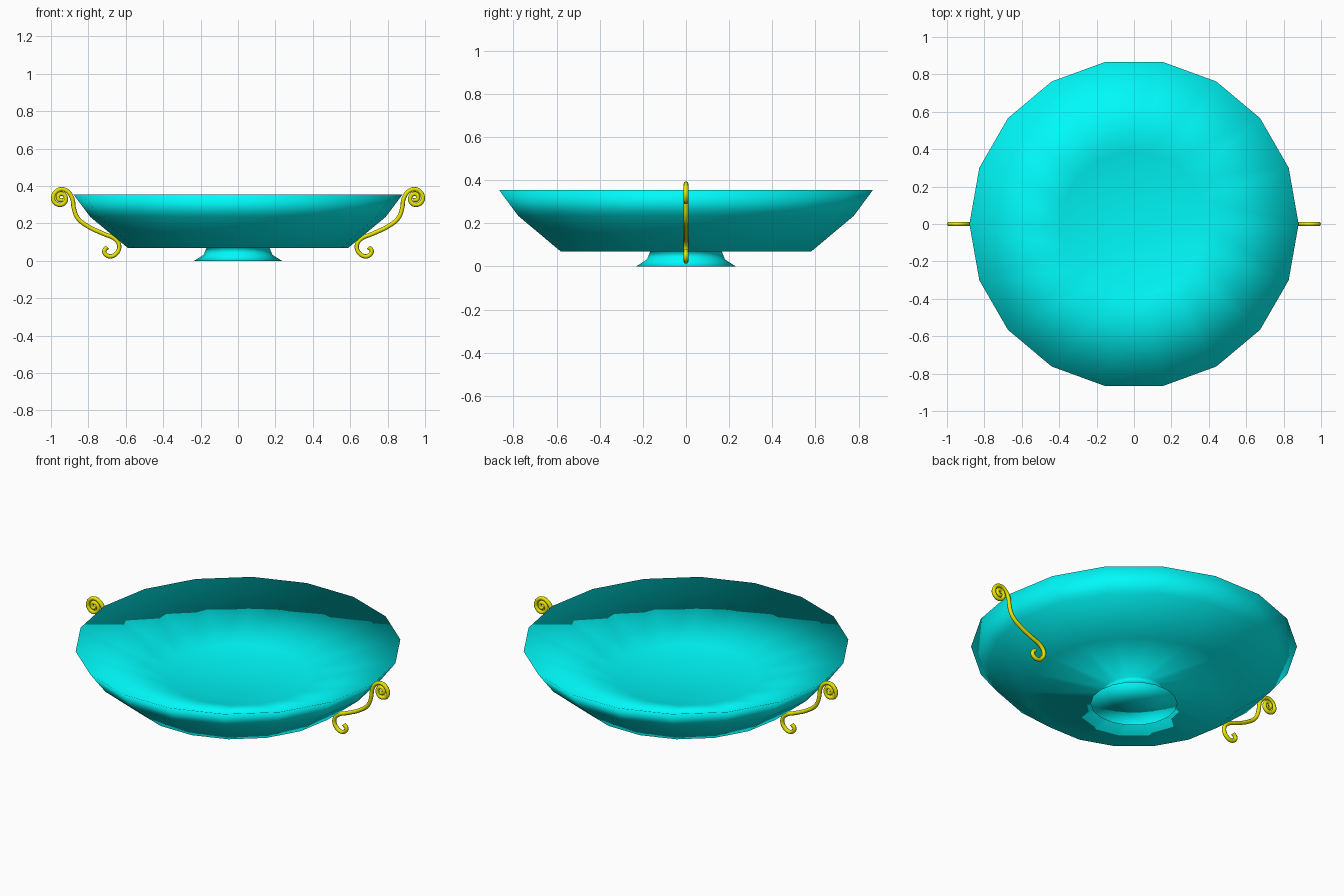
import bpy, bmesh
from math import cos, sin, pi

if "Cube" in bpy.data.objects:
    bpy.data.objects.remove(bpy.data.objects["Cube"])

SIDES = 18


def material(name, color):
    m = bpy.data.materials.new(name)
    m.diffuse_color = color
    m.use_nodes = True
    m.node_tree.nodes["Principled BSDF"].inputs["Base Color"].default_value = m.diffuse_color
    return m


def lathe(name, profile, mat):
    """Revolve (radius, z) points around z; radius 0 becomes a single pole."""
    bm = bmesh.new()
    rings = []
    for r, z in profile:
        if r == 0:
            rings.append([bm.verts.new((0, 0, z))] * SIDES)
        else:
            rings.append([bm.verts.new((r * cos(2 * pi * i / SIDES),
                                        r * sin(2 * pi * i / SIDES), z))
                          for i in range(SIDES)])
    for a, b in zip(rings, rings[1:]):
        for i in range(SIDES):
            j = (i + 1) % SIDES
            face = []
            for v in (a[i], a[j], b[j], b[i]):
                if v not in face:
                    face.append(v)
            bm.faces.new(face).smooth = True
    bmesh.ops.recalc_face_normals(bm, faces=bm.faces)
    me = bpy.data.meshes.new(name)
    bm.to_mesh(me)
    bm.free()
    me.materials.append(mat)
    ob = bpy.data.objects.new(name, me)
    bpy.context.collection.objects.link(ob)
    return ob


def scroll_handle(name, path, side, mat):
    """Round wire following (x, z) points, mirrored by side."""
    cu = bpy.data.curves.new(name, 'CURVE')
    cu.dimensions = '3D'
    cu.bevel_depth = 0.0115
    cu.bevel_resolution = 2
    cu.resolution_u = 5
    cu.use_fill_caps = True
    sp = cu.splines.new('BEZIER')
    sp.bezier_points.add(len(path) - 1)
    for p, (x, z) in zip(sp.bezier_points, path):
        p.co = (side * x, 0, z)
        p.handle_left_type = p.handle_right_type = 'AUTO'
    cu.materials.append(mat)
    ob = bpy.data.objects.new(name, cu)
    bpy.context.collection.objects.link(ob)
    return ob


cyan = material("cyan_glaze", (0.0, 0.95, 0.95, 1))
yellow = material("yellow_metal", (0.82, 0.8, 0.0, 1))

# Dish with flared foot: underside, foot, outer wall, rim, shallow inside
lathe("footed_bowl", [
    (0, 0), (0.235, 0), (0.184, 0.032), (0.168, 0.07),
    (0.59, 0.07), (0.79, 0.235), (0.88, 0.355),
    (0.39, 0.18), (0, 0.175)], cyan)

# S-shaped handles: large upper scroll, stem, small lower scroll
SCROLL = [
    (.938, .325), (.958, .328), (.960, .350), (.938, .358),
    (.921, .338), (.928, .310), (.957, .300), (.983, .317), (.988, .342),
    (.972, .371), (.942, .383), (.908, .368), (.886, .333), (.878, .283),
    (.858, .23), (.80, .183), (.72, .145), (.655, .115), (.635, .080),
    (.648, .042), (.680, .024), (.706, .033), (.715, .053), (.698, .073)]
for label, side in (("left", -1), ("right", 1)):
    scroll_handle(label + "_scroll_handle", SCROLL, side, yellow)
